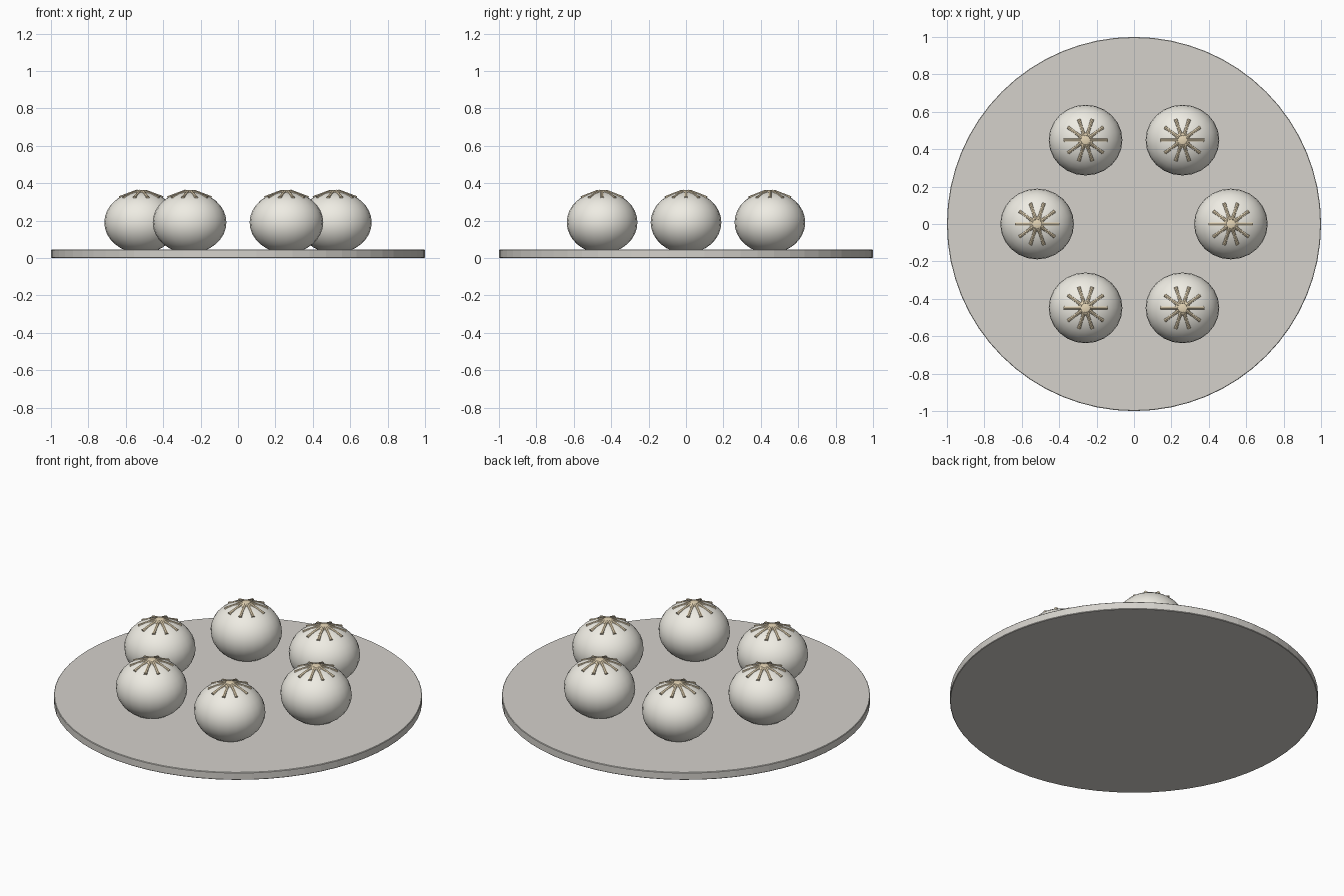
import bpy, math
from mathutils import Vector

if "Cube" in bpy.data.objects:
    bpy.data.objects.remove(bpy.data.objects["Cube"])


def material(name, color):
    m = bpy.data.materials.new(name)
    m.diffuse_color = color
    m.use_nodes = True
    m.node_tree.nodes["Principled BSDF"].inputs["Base Color"].default_value = m.diffuse_color
    return m


dough = material("dough", (0.86, 0.84, 0.77, 1))
pleat_tan = material("pleat_tan", (0.78, 0.66, 0.46, 1))
plate_mat = material("plate_grey", (0.66, 0.64, 0.60, 1))


def finish(name, mat, smooth=True):
    ob = bpy.context.object
    ob.name = name
    ob.data.materials.append(mat)
    bpy.ops.object.transform_apply(location=False, rotation=True, scale=True)
    if smooth:
        bpy.ops.object.shade_smooth_by_angle(angle=math.radians(40))
    return ob


# Round serving plate
bpy.ops.mesh.primitive_cylinder_add(vertices=64, radius=1, depth=0.045, location=(0, 0, 0.0225))
plate = finish("plate", plate_mat, False)
bevel = plate.modifiers.new("soft_rim", 'BEVEL')
bevel.width = 0.003
bevel.segments = 1

RX, RY, RZ, CZ = 0.197, 0.189, 0.165, 0.19


def bun(n, x, y):
    # Squashed dough ball
    bpy.ops.mesh.primitive_uv_sphere_add(segments=24, ring_count=16, radius=1, location=(x, y, CZ))
    bpy.context.object.scale = (RX, RY, RZ)
    finish(f"bun_{n}", dough)
    # Knot in the middle of the pleats
    bpy.ops.mesh.primitive_uv_sphere_add(segments=12, ring_count=8, radius=1, location=(x, y, 0.349))
    bpy.context.object.scale = (0.042, 0.042, 0.015)
    finish(f"knot_{n}", pleat_tan)
    # Ten radiating pleats
    for k in range(10):
        a = k * math.tau / 10
        d = Vector((math.cos(a), math.sin(a), 0))
        p = Vector((x, y, 0.356)) + d * 0.022
        q = Vector((x, y, 0.321)) + d * 0.116
        axis = q - p
        bpy.ops.mesh.primitive_cylinder_add(vertices=8, radius=0.0095, depth=axis.length,
                                            location=(p + q) / 2,
                                            rotation=axis.to_track_quat('Z', 'Y').to_euler())
        finish(f"pleat_{n}_{k + 1}", pleat_tan)


# Six buns in a ring
for i in range(6):
    t = i * math.tau / 6
    bun(i + 1, 0.518 * math.cos(t), 0.518 * math.sin(t))
